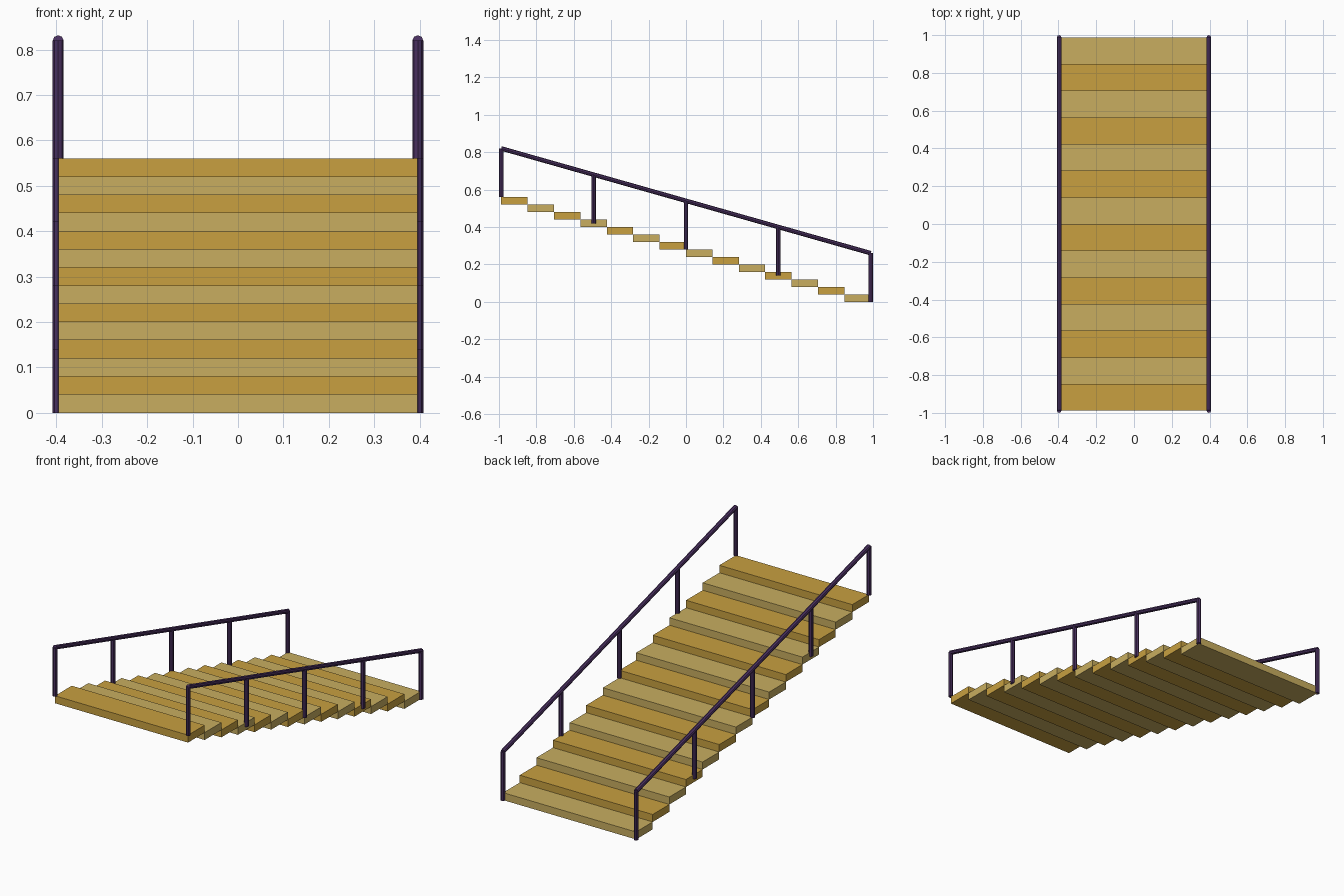
import bpy, bmesh, math
from mathutils import Vector, Matrix

if "Cube" in bpy.data.objects:
    bpy.data.objects.remove(bpy.data.objects["Cube"])

def srgb(r, g, b):
    f = lambda c: c / 12.92 if c <= 0.04045 else ((c + 0.055) / 1.055) ** 2.4
    return (f(r / 255), f(g / 255), f(b / 255), 1)

def material(name, rgb):
    m = bpy.data.materials.new(name)
    m.diffuse_color = srgb(*rgb)
    m.use_nodes = True
    m.node_tree.nodes["Principled BSDF"].inputs["Base Color"].default_value = m.diffuse_color
    return m

GOLD = material("golden wood", (200, 160, 64))
TAN = material("tan wood", (200, 174, 96))
PURPLE = material("dark purple metal", (74, 48, 96))

def add(name, bm, mat):
    me = bpy.data.meshes.new(name)
    bm.to_mesh(me)
    bm.free()
    me.materials.append(mat)
    ob = bpy.data.objects.new(name, me)
    bpy.context.collection.objects.link(ob)

def box(name, lo, hi, mat):
    lo, hi = Vector(lo), Vector(hi)
    bm = bmesh.new()
    bmesh.ops.create_cube(bm, size=1, matrix=Matrix.Translation((lo + hi) / 2) @ Matrix.Diagonal((*(hi - lo), 1)))
    add(name, bm, mat)

def rod(name, a, b, radius, mat, sides=8):
    a, b = Vector(a), Vector(b)
    d = b - a
    bm = bmesh.new()
    m = Matrix.Translation((a + b) / 2) @ d.to_track_quat('Z', 'Y').to_matrix().to_4x4()
    bmesh.ops.create_cone(bm, cap_ends=True, segments=sides, radius1=radius, radius2=radius, depth=d.length, matrix=m)
    add(name, bm, mat)

HALF_Y, HALF_X, STEPS, RISE = 0.988, 0.395, 14, 0.04
RADIUS, RAIL_H = 0.012, 0.26
TOP = STEPS * RISE
going = 2 * HALF_Y / STEPS

# Treads, lowest at the back, alternating colours
for i in range(STEPS):
    y = HALF_Y - i * going
    box(f"step_{i + 1}", (-HALF_X, y - going, i * RISE), (HALF_X, y, (i + 1) * RISE), GOLD if i % 2 else TAN)

# Posts and sloping handrail on each side
for side, x in (("left", -0.396), ("right", 0.396)):
    for k in range(5):
        y = -HALF_Y + k * HALF_Y / 2
        z = TOP * (1 - k / 4)
        rod(f"{side}_post_{k + 1}", (x, y, z), (x, y, z + RAIL_H), RADIUS, PURPLE)
    rod(f"{side}_handrail", (x, -HALF_Y, TOP + RAIL_H), (x, HALF_Y, RAIL_H), RADIUS, PURPLE)
